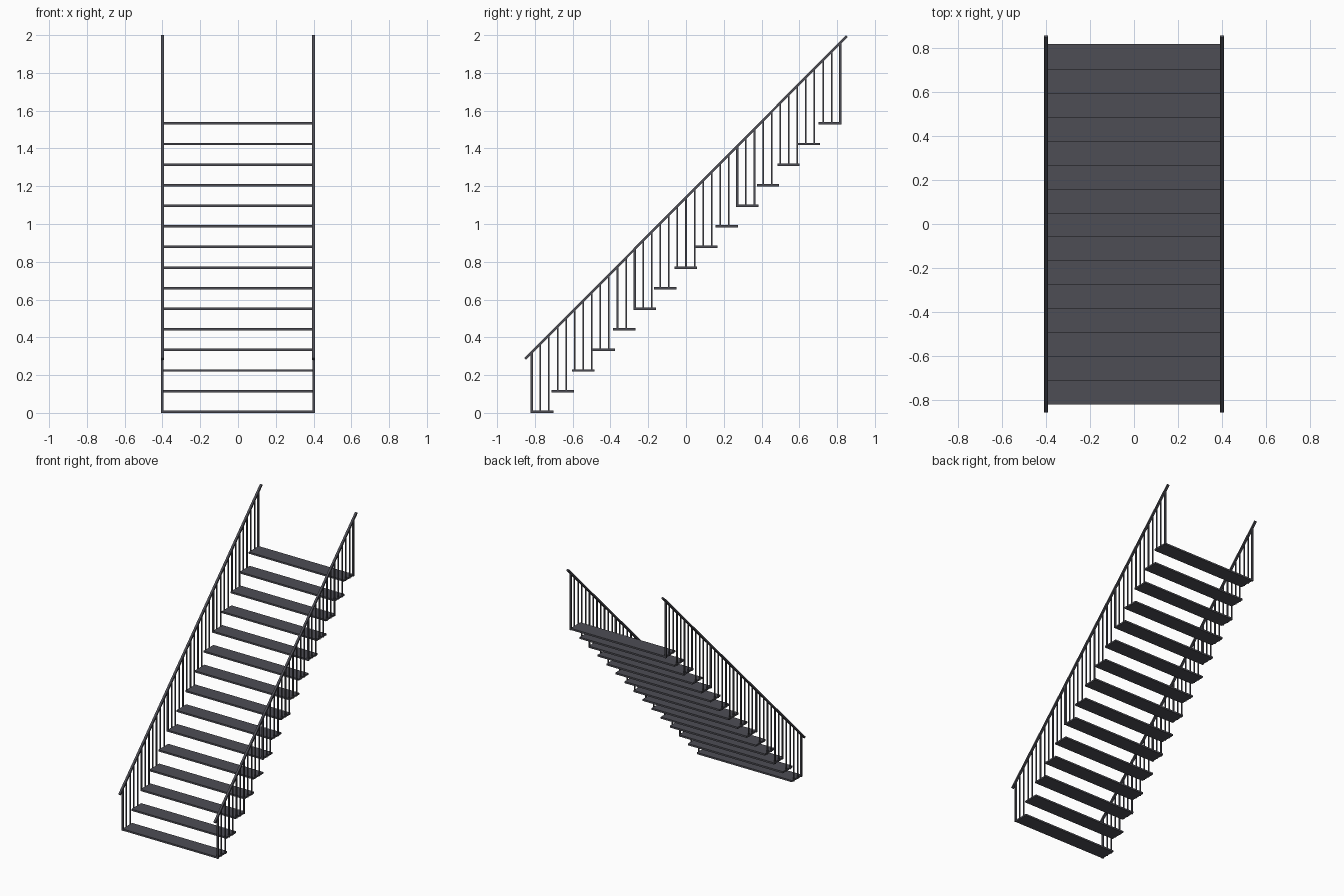
import bpy
import bmesh
from math import atan, floor, hypot
from mathutils import Matrix, Vector

default = bpy.data.objects.get("Cube")
if default:
    bpy.data.objects.remove(default, do_unlink=True)

STEPS = 15
RISE = 0.109
GOING = 0.1086
DEPTH = 0.118
THICK = 0.013
FRONT = -0.82
SIDE = 0.4
BAYS = 36
SLOPE = 1.0035
RAIL_MID = 1.14
RAIL_REACH = 0.852

metal = bpy.data.materials.new("dark grey metal")
metal.use_nodes = True
colour = (0.075, 0.075, 0.09, 1)
metal.diffuse_color = colour
metal.node_tree.nodes["Principled BSDF"].inputs["Base Color"].default_value = colour


def box(bm, centre, size, tilt=0):
    matrix = (Matrix.Translation(Vector(centre))
              @ Matrix.Rotation(tilt, 4, "X")
              @ Matrix.Diagonal((*size, 1)))
    bmesh.ops.create_cube(bm, size=1, matrix=matrix)


def finish(bm, name):
    mesh = bpy.data.meshes.new(name)
    bm.to_mesh(mesh)
    bm.free()
    mesh.materials.append(metal)
    obj = bpy.data.objects.new(name, mesh)
    bpy.context.collection.objects.link(obj)


# Open treads, each slightly overlapping the one below
for i in range(STEPS):
    bm = bmesh.new()
    box(bm, (0, FRONT + i * GOING + DEPTH / 2, i * RISE + THICK / 2),
        (2 * SIDE, DEPTH, THICK))
    finish(bm, f"tread_{i + 1}")

for name, x in (("left", SIDE), ("right", -SIDE)):
    # Sloping handrail
    bm = bmesh.new()
    length = 2 * RAIL_REACH * hypot(1, SLOPE)
    box(bm, (x, 0, RAIL_MID), (0.016, length, 0.013), atan(SLOPE))
    finish(bm, f"{name}_handrail")

    # Thin balusters, with a thicker post at every twelfth place
    posts, balusters = bmesh.new(), bmesh.new()
    for k in range(BAYS + 1):
        y = -0.816 + k * 1.632 / BAYS
        step = min(floor((y - FRONT) / GOING), STEPS - 1)
        bottom = step * RISE
        top = RAIL_MID + SLOPE * y
        main = k % 12 == 0
        width = 0.013 if main else 0.008
        box(posts if main else balusters, (x, y, (bottom + top) / 2),
            (width, width, top - bottom))
    finish(posts, f"{name}_posts")
    finish(balusters, f"{name}_balusters")
